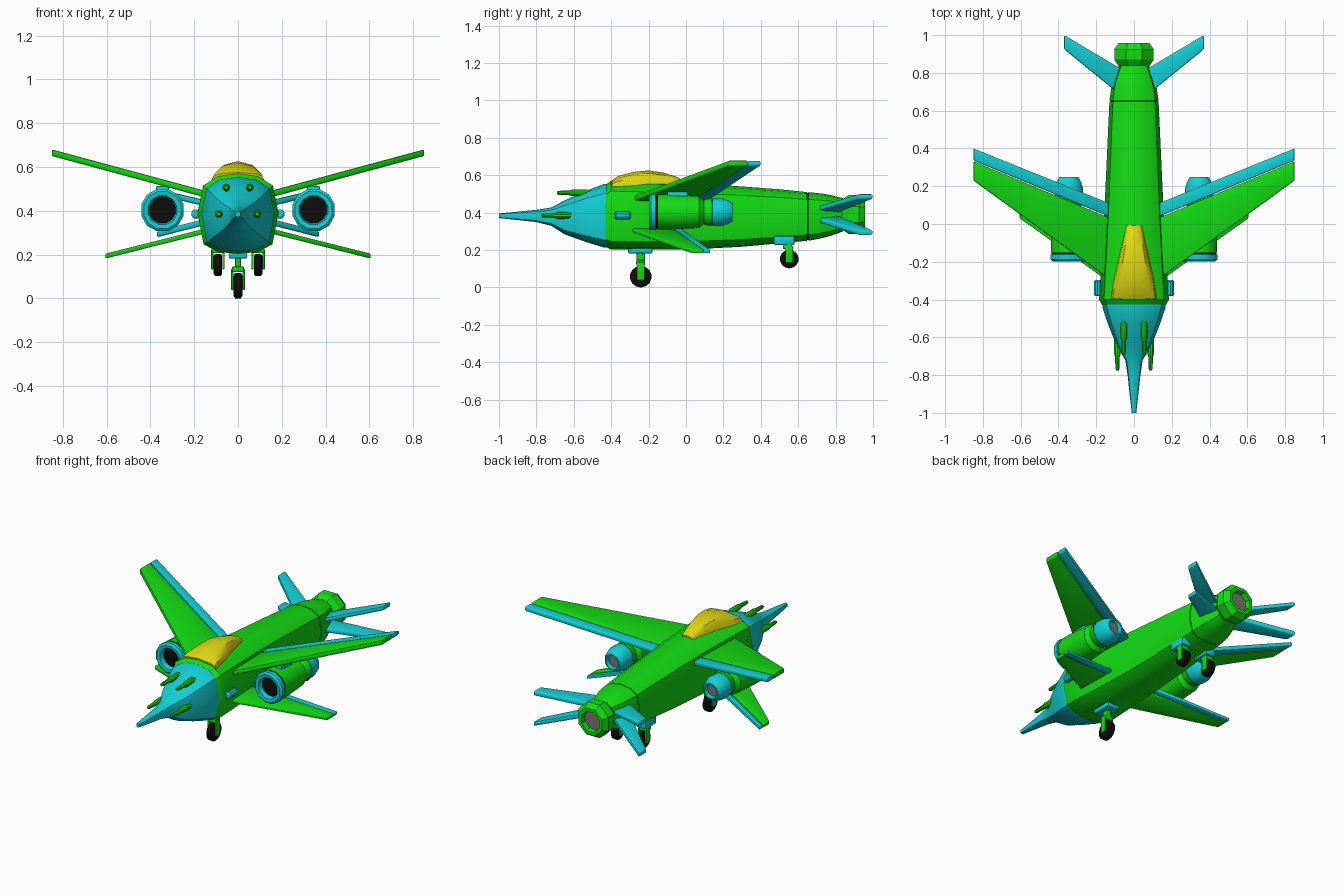
import bpy, bmesh, math
from mathutils import Vector

if "Cube" in bpy.data.objects:
    bpy.data.objects.remove(bpy.data.objects["Cube"])


def mat(name, col):
    m = bpy.data.materials.new(name)
    m.diffuse_color = (*col, 1)
    m.use_nodes = True
    m.node_tree.nodes["Principled BSDF"].inputs["Base Color"].default_value = m.diffuse_color
    return m


GREEN = mat("bright green", (0.006, 0.72, 0.006))
CYAN = mat("cyan", (0.006, 0.64, 0.68))
YELLOW = mat("yellow", (0.74, 0.68, 0.006))
BLACK = mat("black", (0.004, 0.004, 0.004))
GREY = mat("grey", (0.2, 0.18, 0.18))


def finish(name, bm, mats, angle=32):
    bmesh.ops.recalc_face_normals(bm, faces=bm.faces[:])
    me = bpy.data.meshes.new(name)
    bm.to_mesh(me)
    bm.free()
    for m in mats:
        me.materials.append(m)
    for p in me.polygons:
        p.use_smooth = True
    me.set_sharp_from_angle(angle=math.radians(angle))
    ob = bpy.data.objects.new(name, me)
    bpy.context.scene.collection.objects.link(ob)
    return ob


def skin(name, rings, mats, ids=None, angle=32):
    """Join a list of point rings, cap both ends; ids gives a colour per band (last = end cap)."""
    bm = bmesh.new()
    rows = [[bm.verts.new(p) for p in r] for r in rings]
    n = len(rows[0])
    ids = ids or [0] * len(rows)
    for k in range(len(rows) - 1):
        for i in range(n):
            j = (i + 1) % n
            f = bm.faces.new((rows[k][i], rows[k][j], rows[k + 1][j], rows[k + 1][i]))
            f.material_index = ids[k]
    bm.faces.new(rows[0]).material_index = ids[0]
    bm.faces.new(rows[-1]).material_index = ids[-1]
    return finish(name, bm, mats, angle)


HALF = [(0, 1), (.5, .93), (.86, .7), (1, 0.02), (.85, -.76), (.5, -.95), (0, -1)]
SHAPE = HALF + [(-u, v) for u, v in HALF[-2:0:-1]]


def hull(name, sections, mats, ids=None, angle=32):
    """Sections are (y, half width, bottom z, top z)."""
    rings = [[(u * w, y, (a + b) / 2 + v * (b - a) / 2) for u, v in SHAPE] for y, w, a, b in sections]
    return skin(name, rings, mats, ids, angle)


def lathe(name, c, prof, mats, ids=None, n=12, axis="y", angle=32):
    """Profile is (distance along axis, radius)."""
    rings = []
    for d, r in prof:
        ring = []
        for i in range(n):
            a = 2 * math.pi * (i + .5) / n
            p, q = r * math.cos(a), r * math.sin(a)
            ring.append((c[0] + p, c[1] + d, c[2] + q) if axis == "y" else (c[0] + d, c[1] + p, c[2] + q))
        rings.append(ring)
    return skin(name, rings, mats, ids, angle)


def block(name, bottom, m, bev=0.006):
    """Eight-corner block from two four-point faces."""
    bm = bmesh.new()
    v = [bm.verts.new(p) for p in bottom]
    for f in ((0, 1, 2, 3), (4, 5, 6, 7), (0, 1, 5, 4), (1, 2, 6, 5), (2, 3, 7, 6), (3, 0, 4, 7)):
        bm.faces.new([v[i] for i in f])
    bmesh.ops.recalc_face_normals(bm, faces=bm.faces[:])
    if bev:
        bmesh.ops.bevel(bm, geom=bm.edges[:], offset=bev, segments=2, profile=.5, affect='EDGES')
    return finish(name, bm, [m], 40)


def box(name, x, y, z, m, bev=0.006):
    c = [(x[0], y[0]), (x[1], y[0]), (x[1], y[1]), (x[0], y[1])]
    return block(name, [(a, b, z[0]) for a, b in c] + [(a, b, z[1]) for a, b in c], m, bev)


def panel(name, s, root, tip, t, m, bev=0.007):
    """Wing panel; root and tip are (x, z, front y, back y)."""
    pts = []
    for x, z, y0, y1 in (root, tip):
        pts += [(s * x, y0, z - t), (s * x, y1, z - t), (s * x, y1, z + t), (s * x, y0, z + t)]
    return block(name, pts, m, bev)


# Fuselage with a dark panel groove, then tail section
hull("fuselage", [(-.435, .165, .22, .545), (-.40, .185, .203, .57), (-.2, .172, .203, .565),
                  (.05, .158, .205, .557), (.3, .146, .218, .54), (.5, .137, .236, .525),
                  (.648, .130, .25, .51)], [GREEN], angle=35)
hull("tail_groove", [(.64, .125, .255, .505), (.665, .125, .255, .505)], [BLACK])
hull("tail_section", [(.654, .13, .25, .51), (.72, .12, .262, .503), (.77, .105, .275, .495),
                      (.84, .078, .3, .477)], [GREEN], angle=35)
lathe("tail_nozzle", (0, 0, .39), [(.825, .08), (.87, .113), (.925, .113), (.958, .088), (.958, .066), (.93, .06)],
      [GREEN, GREY], [0, 0, 0, 0, 0, 1], 8)

# Nose cone
hull("nose_cone", [(-.425, .168, .214, .553), (-.44, .168, .214, .553), (-.54, .134, .245, .515),
                   (-.65, .09, .285, .465), (-.72, .046, .33, .428), (-.80, .034, .35, .415),
                   (-1.0, .012, .371, .396)], [CYAN])

# Canopy, wide at the front and arched lengthwise
rings = []
for y, w, top in ((-.395, .125, .575), (-.36, .119, .597), (-.28, .106, .618), (-.2, .088, .626),
                  (-.12, .069, .614), (-.05, .053, .592), (-.008, .044, .568)):
    base = .53
    half = [(0, top), (.68 * w, top - .16 * (top - base)), (.9 * w, top - .42 * (top - base)), (w, base)]
    rings.append([(x, y, z) for x, z in half] + [(-x, y, z) for x, z in half[:0:-1]])
skin("canopy", rings, [YELLOW], angle=35)

for s, side in ((1, "left"), (-1, "right")):
    # Upper swept wings with flaps
    panel(side + "_upper_wing", s, (.12, .468, -.30, .028), (.85, .665, .23, .332), .015, GREEN)
    panel(side + "_upper_flap", s, (.12, .468, .034, .105), (.85, .665, .336, .4), .014, CYAN)
    # Lower wings with flaps
    panel(side + "_lower_wing", s, (.12, .315, -.315, -.085), (.605, .193, .03, .095), .011, GREEN, .005)
    panel(side + "_lower_flap", s, (.12, .315, -.08, -.035), (.605, .193, .098, .13), .010, CYAN, .005)
    # Tail fins
    for up, lab in ((1, "upper"), (-1, "lower")):
        panel(f"{side}_{lab}_tail_fin", s, (.05, .392 + up * .018, .665, .81),
              (.37, .39 + up * .097, .925, 1.0), .014, CYAN, .008)

    # Engine: intake ring, body, exhaust, pylon
    c = (s * .345, 0, .403)
    lathe(side + "_engine_intake", c, [(-.158, .09), (-.162, .1), (-.188, .1), (-.198, .088), (-.195, .068), (-.16, .06)],
          [CYAN, GREY], [0, 0, 0, 0, 0, 1])
    lathe(side + "_engine_seal", c, [(-.165, .094), (-.14, .094)], [BLACK])
    lathe(side + "_engine_body", c, [(-.15, .097), (-.10, .097), (-.02, .093), (.07, .088), (.095, .066),
                                     (.105, .072), (.138, .076)], [GREEN])
    lathe(side + "_engine_exhaust", c, [(.14, .07), (.143, .077), (.19, .077), (.225, .066), (.248, .052),
                                        (.248, .043), (.225, .038)], [CYAN, GREY], [0] * 6 + [1])
    box(side + "_engine_pylon", sorted((s * .315, s * .375)), (-.10, .01), (.47, .512), CYAN)

    # Nose guns
    gun = [(0, .008), (.01, .011), (.07, .013), (.085, .018), (.16, .018), (.19, .009)]
    lathe(side + "_upper_gun", (s * .054, -.69, .506), gun, [GREEN], n=10)
    lathe(side + "_lower_gun", (s * .088, -.775, .385), gun, [GREEN], n=10)
    # Side pods
    lathe(side + "_side_pod", (s * .192, 0, .385), [(-.382, .012), (-.375, .022), (-.305, .022), (-.297, .016)],
          [CYAN], n=10)


def gear(name, x, y, z, r, top, dy):
    """Wheel with a fork and leg."""
    lathe(name + "_wheel", (x, y, z), [(-.02, r * .8), (-.013, r), (.013, r), (.02, r * .8)],
          [BLACK], n=14, axis="x", angle=40)
    for s in (1, -1):
        box(name + "_fork", sorted((x + s * .021, x + s * .031)), (y - .02, y + .02), (z - .02, z + r + .02), GREEN, .004)
    box(name + "_crown", (x - .028, x + .028), (y - .024 + dy, y + .024 + dy), (z + r + .004, z + r + .03), GREEN)
    box(name + "_leg", (x - .014, x + .014), (y - .022 + dy, y + .022 + dy), (z + r + .02, top), GREEN)


# Landing gear with mounting plates
gear("front_gear", 0, -.242, .058, .058, .21, 0)
box("front_gear_plate", (-.042, .042), (-.31, -.18), (.183, .215), CYAN)
for s, side in ((1, "left"), (-1, "right")):
    gear(side + "_rear_gear", s * .092, .552, .152, .05, .26, -.01)
    box(side + "_rear_gear_plate", sorted((s * .055, s * .122)), (.47, .58), (.228, .275), CYAN)
